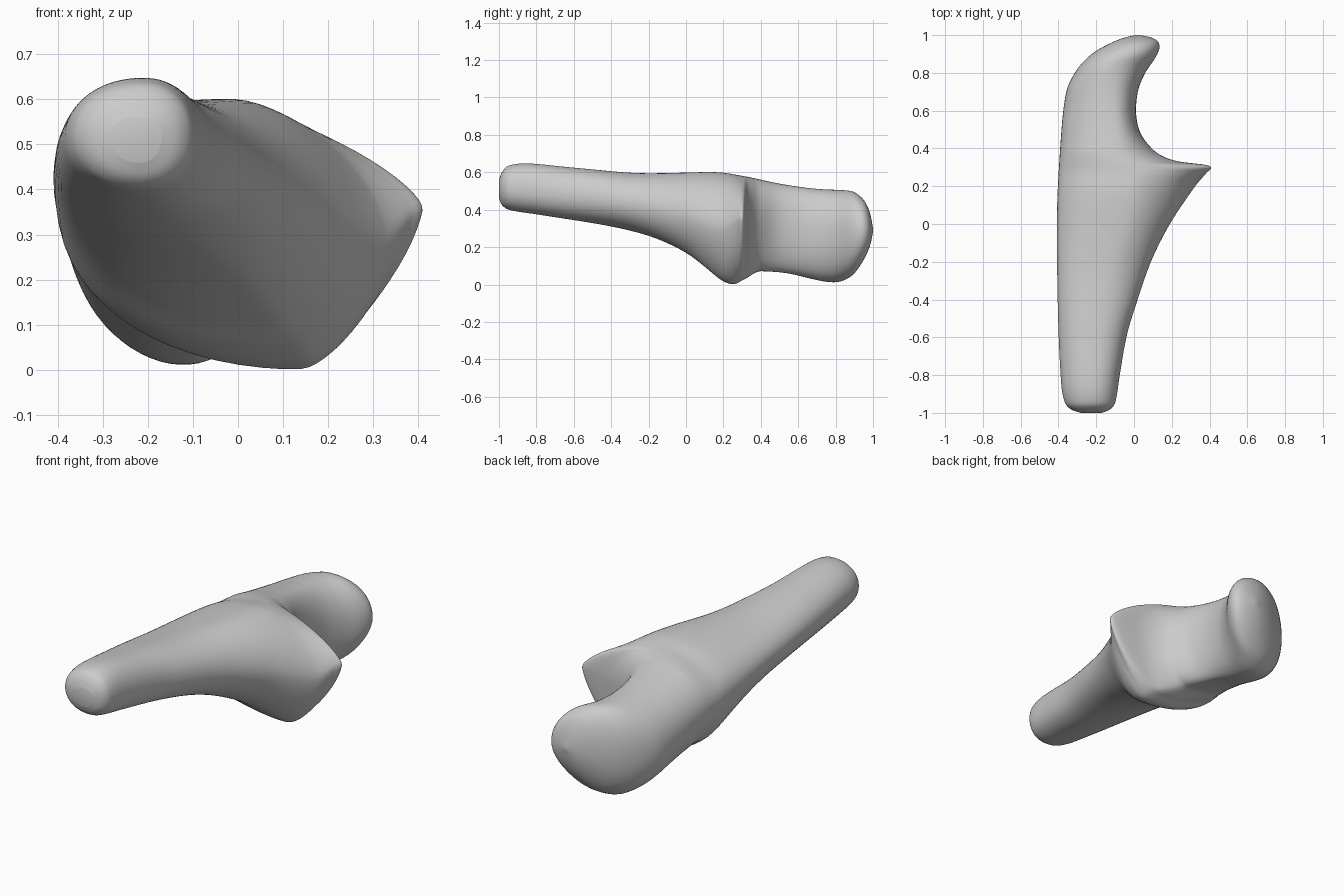
import bpy, bmesh, math

cube = bpy.data.objects.get("Cube")
if cube:
    bpy.data.objects.remove(cube)


def curve(*keys):
    """Monotone smooth interpolation through (position, value) keys."""
    slopes = [(b[1] - a[1]) / (b[0] - a[0]) for a, b in zip(keys, keys[1:])]
    tangents = [slopes[0]]
    for a, b in zip(slopes, slopes[1:]):
        tangents.append(2 * a * b / (a + b) if a * b > 0 else 0)
    tangents.append(slopes[-1])

    def evaluate(y):
        if y <= keys[0][0]:
            return keys[0][1]
        for i, (a, b) in enumerate(zip(keys, keys[1:])):
            if y <= b[0]:
                h = b[0] - a[0]
                t = (y - a[0]) / h
                ease = t * t * (3 - 2 * t)
                return (a[1] + (b[1] - a[1]) * ease
                        + h * t * (1 - t) * ((1 - t) * tangents[i] - t * tangents[i + 1]))
        return keys[-1][1]
    return evaluate


# Outline seen from above: outer edge, and edge with the spur, notch and hook
outer_x = curve((-1, -.28), (-.985, -.33), (-.95, -.365), (-.86, -.385), (-.4, -.405), (0, -.41),
                (.5, -.385), (.7, -.36), (.8, -.315), (.9, -.225), (.96, -.12), (.99, -.04), (1, .01))
inner_x = curve((-1, -.17), (-.985, -.13), (-.95, -.1), (-.8, -.075), (-.6, -.04), (-.4, .02),
                (-.2, .09), (0, .19), (.1, .255), (.2, .325), (.27, .385), (.3, .412), (.312, .39),
                (.33, .24), (.36, .15), (.4, .095), (.5, .025), (.6, .01), (.7, .02), (.8, .06),
                (.9, .125), (.94, .137), (.97, .125), (.99, .085), (1, .03))
# Outline seen from the side
top_z = curve((-1, .56), (-.985, .6), (-.95, .636), (-.87, .648), (-.6, .625), (-.2, .595),
              (.15, .602), (.3, .582), (.5, .54), (.7, .512), (.88, .502), (.95, .455),
              (.985, .38), (1, .3))
bottom_z = curve((-1, .46), (-.985, .425), (-.95, .4), (-.8, .375), (-.4, .31), (-.2, .26),
                 (0, .17), (.1, .095), (.2, .015), (.25, 0), (.31, .025), (.4, .07), (.5, .065),
                 (.8, .01), (.88, .04), (.95, .13), (.985, .21), (1, .28))
# Where each section reaches its highest, lowest and widest
top_x = curve((-1, -.22), (-.4, -.17), (.1, -.02), (.25, 0), (.4, -.1), (.8, -.12), (1, .02))
bottom_x = curve((-1, -.22), (-.4, -.16), (0, .02), (.2, .14), (.28, .14), (.4, -.03),
                 (.8, -.12), (1, .02))
outer_z = curve((-1, .52), (-.4, .47), (0, .42), (.5, .32), (.8, .26), (1, .29))
inner_z = curve((-1, .52), (-.4, .45), (0, .37), (.2, .3), (.3, .36), (.4, .32), (.8, .28), (1, .29))
# Roundness of the inner side, which sharpens towards the spur
roundness = curve((-1, 2.2), (-.4, 2.1), (0, 1.8), (.2, 1.6), (.3, 1.4), (.36, 1.9), (.5, 2.3), (1, 2))

SIDES = 64


def section(y):
    """Closed ring of four quarter curves joining the extreme points."""
    x0, x1, z0, z1 = outer_x(y), inner_x(y), bottom_z(y), top_z(y)
    ring = []
    for i in range(SIDES):
        a = 2 * math.pi * (i + .5) / SIDES
        c, s = math.cos(a), math.sin(a)
        power = 2 / (roundness(y) if c > 0 else 2.1)
        u, v = abs(c) ** power, abs(s) ** power
        side_x, side_z = (x1, inner_z(y)) if c > 0 else (x0, outer_z(y))
        end_x, end_z = (top_x(y), z1) if s > 0 else (bottom_x(y), z0)
        end_x = min(max(end_x, x0 + .2 * (x1 - x0)), x1 - .2 * (x1 - x0))
        side_z = min(max(side_z, z0), z1)
        ring.append((end_x + (side_x - end_x) * u, y, side_z + (end_z - side_z) * v))
    return ring


# Stations are closer together at both ends and around the notch
stations = [-math.cos(math.pi * i / 90) for i in range(91)]
stations = sorted(stations + [.2 + .005 * i for i in range(45)])

bm = bmesh.new()
rings = [[bm.verts.new(p) for p in section(y)] for y in stations]
for a, b in zip(rings, rings[1:]):
    for i in range(SIDES):
        j = (i + 1) % SIDES
        bm.faces.new((a[i], a[j], b[j], b[i]))
bm.faces.new(rings[0])
bm.faces.new(rings[-1])
# Relax the surface a little so the parts blend
for _ in range(3):
    bmesh.ops.smooth_vert(bm, verts=bm.verts, factor=.4,
                          use_axis_x=True, use_axis_y=True, use_axis_z=True)
bmesh.ops.recalc_face_normals(bm, faces=bm.faces)

mesh = bpy.data.meshes.new("bone")
bm.to_mesh(mesh)
bm.free()
bone = bpy.data.objects.new("bone", mesh)
bpy.context.collection.objects.link(bone)

grey = bpy.data.materials.new("light grey")
grey.use_nodes = True
colour = (.6, .6, .6, 1)
grey.diffuse_color = colour
grey.node_tree.nodes["Principled BSDF"].inputs["Base Color"].default_value = colour
mesh.materials.append(grey)

bpy.context.view_layer.objects.active = bone
bone.select_set(True)
bpy.ops.object.shade_smooth_by_angle(angle=math.radians(50))
